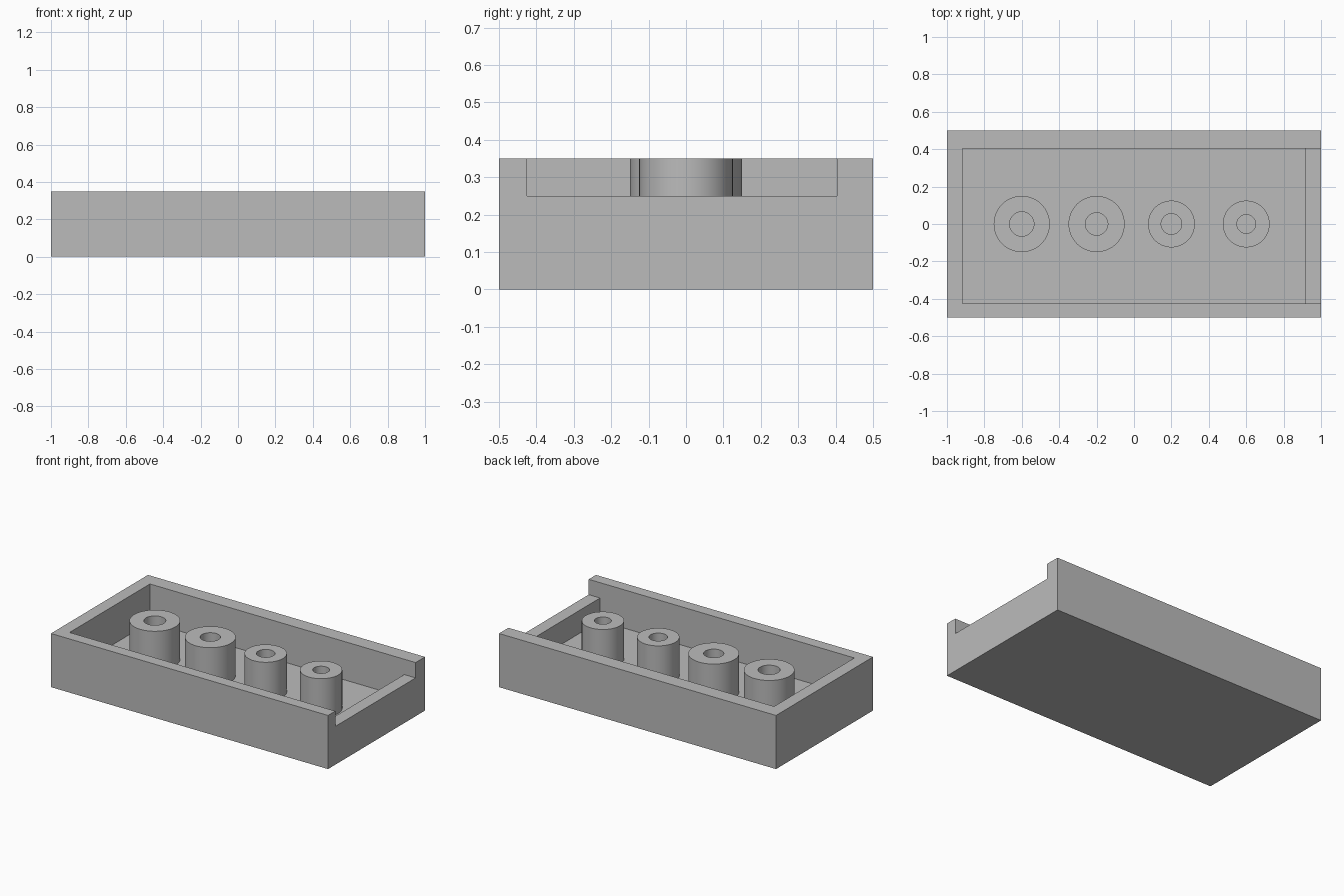
import bpy, bmesh, math

if "Cube" in bpy.data.objects:
    bpy.data.objects.remove(bpy.data.objects["Cube"])

grey = bpy.data.materials.new("plain grey")
grey.use_nodes = True
COLOUR = (0.5, 0.5, 0.5, 1)
grey.diffuse_color = COLOUR
grey.node_tree.nodes["Principled BSDF"].inputs["Base Color"].default_value = COLOUR

TOP, FLOOR, SILL = 0.35, 0.10, 0.25
INNER = 0.918


def make_object(name, bm):
    bmesh.ops.recalc_face_normals(bm, faces=bm.faces)
    mesh = bpy.data.meshes.new(name)
    bm.to_mesh(mesh)
    bm.free()
    mesh.materials.append(grey)
    obj = bpy.data.objects.new(name, mesh)
    bpy.context.collection.objects.link(obj)
    return obj


def prism(name, profile, y0, y1):
    """Extrude an x-z profile along y."""
    bm = bmesh.new()
    face = bm.faces.new([bm.verts.new((x, y0, z)) for x, z in profile])
    extruded = bmesh.ops.extrude_face_region(bm, geom=[face])["geom"]
    verts = [v for v in extruded if isinstance(v, bmesh.types.BMVert)]
    bmesh.ops.translate(bm, verts=verts, vec=(0, y1 - y0, 0))
    return make_object(name, bm)


def post(name, x, radius, bore):
    """Turn a hollow post around its vertical axis."""
    bm = bmesh.new()
    profile = [(radius, FLOOR), (radius, TOP), (bore, TOP), (bore, FLOOR)]
    verts = [bm.verts.new((r, 0, z)) for r, z in profile]
    edges = [bm.edges.new(pair) for pair in zip(verts, verts[1:])]
    bmesh.ops.spin(bm, geom=verts + edges, axis=(0, 0, 1), cent=(0, 0, 0),
                   steps=64, angle=math.tau, use_merge=True)
    bmesh.ops.remove_doubles(bm, verts=bm.verts, dist=1e-5)
    obj = make_object(name, bm)
    obj.location.x = x
    bpy.ops.object.select_all(action="DESELECT")
    obj.select_set(True)
    bpy.context.view_layer.objects.active = obj
    bpy.ops.object.shade_smooth_by_angle(angle=math.radians(30))


# Tray block, with the cavity and the lowered end wall cut in one go
tray = prism("tray", [(-1, 0), (1, 0), (1, TOP), (-1, TOP)], -0.5, 0.5)
cutter = prism("cavity_cutter",
               [(-INNER, FLOOR), (INNER, FLOOR), (INNER, SILL), (1.1, SILL),
                (1.1, 0.5), (-INNER, 0.5)], -0.425, 0.403)
cut = tray.modifiers.new("cavity", "BOOLEAN")
cut.operation = "DIFFERENCE"
cut.solver = "EXACT"
cut.object = cutter
cutter.hide_render = True
cutter.hide_set(True)

# Row of hollow posts, getting slimmer towards the open end
for i, (radius, bore) in enumerate([(0.15, 0.065), (0.15, 0.06),
                                    (0.125, 0.055), (0.125, 0.05)]):
    post(f"post_{i + 1}", -0.6 + 0.4 * i, radius, bore)
